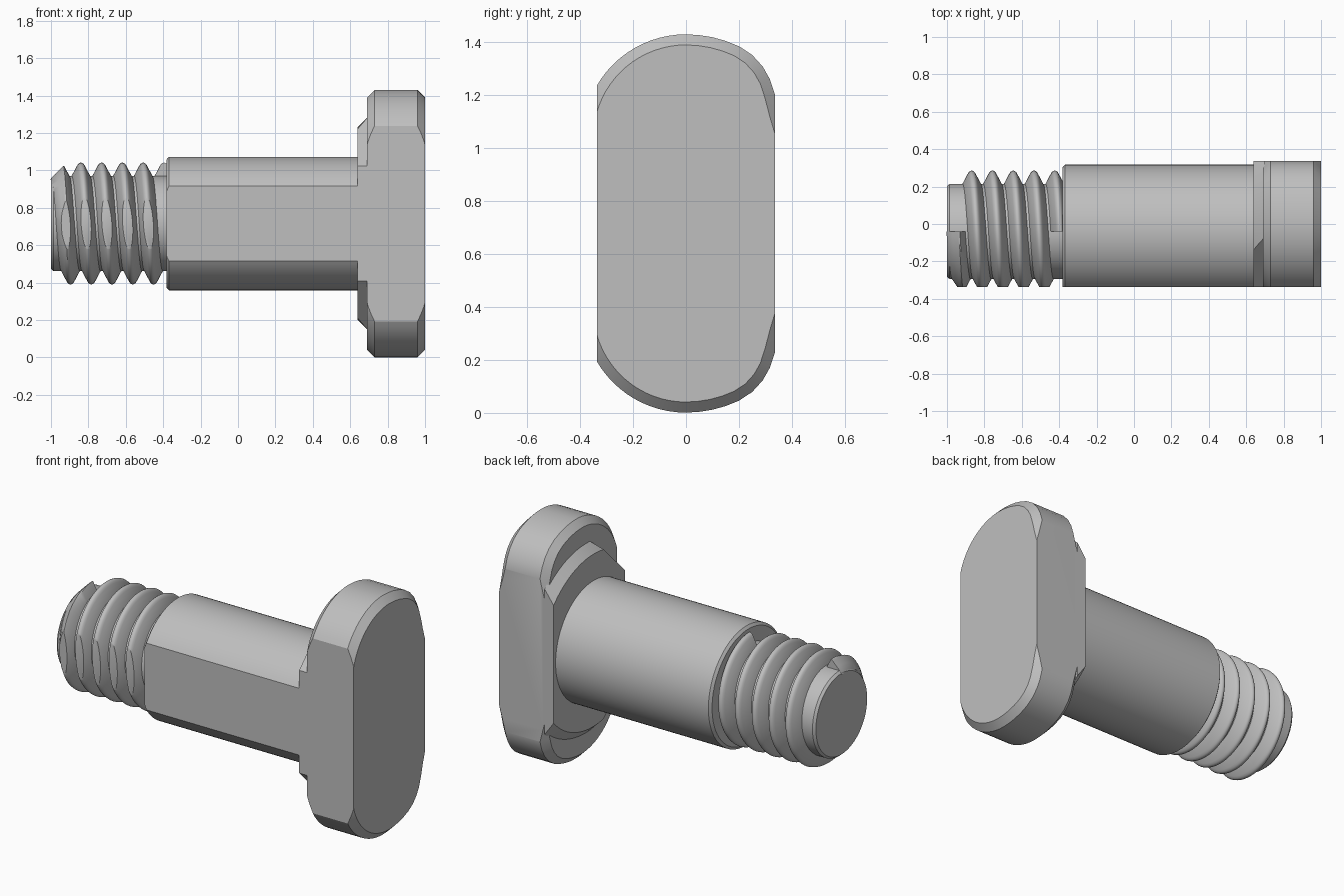
import bpy
import bmesh
from math import sin, cos, pi, radians
from mathutils import Vector

if "Cube" in bpy.data.objects:
    bpy.data.objects.remove(bpy.data.objects["Cube"], do_unlink=True)

AXIS_Y, AXIS_Z = -0.04, 0.716      # centre line of the bolt, along x
FLAT = 0.336                       # distance of the side flats from y = 0
FRONT = ((0, -FLAT, 0), (0, -1, 0))
BACK = ((0, FLAT, 0), (0, 1, 0))

steel = bpy.data.materials.new("plain_steel_grey")
steel.use_nodes = True
grey = (0.52, 0.52, 0.52, 1)
steel.diffuse_color = grey
steel.node_tree.nodes["Principled BSDF"].inputs["Base Color"].default_value = grey


def loft(name, rings, cuts=(), angle=30):
    """Skin a row of closed loops, cap the ends, then trim with planes."""
    bm = bmesh.new()
    rows = [[bm.verts.new(p) for p in ring] for ring in rings]
    for a, b in zip(rows, rows[1:]):
        for i in range(len(a)):
            j = (i + 1) % len(a)
            bm.faces.new((a[i], a[j], b[j], b[i]))
    bm.faces.new(rows[0])
    bm.faces.new(rows[-1])
    bmesh.ops.recalc_face_normals(bm, faces=bm.faces)
    for point, normal in cuts:
        cut = bmesh.ops.bisect_plane(
            bm, geom=bm.verts[:] + bm.edges[:] + bm.faces[:],
            plane_co=point, plane_no=normal, clear_outer=True)
        edges = [e for e in cut["geom_cut"] if isinstance(e, bmesh.types.BMEdge)]
        bmesh.ops.holes_fill(bm, edges=edges, sides=0)
    bmesh.ops.recalc_face_normals(bm, faces=bm.faces)
    mesh = bpy.data.meshes.new(name)
    bm.to_mesh(mesh)
    bm.free()
    mesh.materials.append(steel)
    obj = bpy.data.objects.new(name, mesh)
    bpy.context.collection.objects.link(obj)
    bpy.ops.object.select_all(action='DESELECT')
    obj.select_set(True)
    bpy.context.view_layer.objects.active = obj
    bpy.ops.object.shade_smooth_by_angle(angle=radians(angle))
    return obj


def polar(x, r, t):
    """Point around the bolt axis; t = 0 is up and turns towards the front."""
    return Vector((x, AXIS_Y - r * sin(t), AXIS_Z + r * cos(t)))


def turned(name, profile, cuts=(), n=96):
    rings = [[polar(x, r, 2 * pi * i / n) for i in range(n)] for x, r in profile]
    return loft(name, rings, cuts)


# Shank with a flat front, and the thread core
turned("shank", [(-0.383, 0.341), (-0.37, 0.357), (0.66, 0.357)], [FRONT])
turned("thread_core", [(-1, 0.242), (-0.986, 0.254), (-0.3, 0.254)])

# Collar under the head: flared disc with flats and two slanted front corners
slants = [((0, -FLAT, AXIS_Z + s * 0.307), (0, -1, s)) for s in (1, -1)]
turned("collar", [(0.64, 0.515), (0.70, 0.575)], [FRONT, BACK] + slants)

# Helical thread, bevelled at the free end
PITCH, TURNS, STEPS = 0.111, 5, 72
half = [(-0.052, 0.235), (-0.049, 0.254), (-0.02, 0.309), (-0.014, 0.319), (-0.007, 0.324)]
section = half + [(0, 0.326)] + [(-x, r) for x, r in reversed(half)]
rings = []
for k in range(TURNS * STEPS + 1):
    turn = k / STEPS
    middle = -0.951 + PITCH * turn
    rings.append([polar(middle + dx, min(r, 1.242 + middle + dx), 2 * pi * turn)
                  for dx, r in section])
loft("thread", rings, [FRONT], angle=35)

# Hammer head outline in (y, z): round on the front side, tighter corner at the back
upper = [(0.39 * cos(radians(a)), 1.04 + 0.39 * sin(radians(a))) for a in range(170, 89, -5)]
upper += [(0.05, 1.427), (0.1, 1.419), (0.15, 1.405), (0.2, 1.385), (0.25, 1.352),
          (0.29, 1.308), (0.317, 1.26), (0.337, 1.2), (0.355, 1.13), (0.376, 1.06),
          (0.39, 1.0)]
outline = [Vector(p) for p in upper]
outline += [Vector((y, 2 * AXIS_Z - z - 0.001)) for y, z in reversed(upper)]
inner = []
for i, p in enumerate(outline):
    along = (outline[(i + 1) % len(outline)] - outline[i - 1]).normalized()
    inner.append(p + 0.04 * Vector((along.y, -along.x)))

# Head with bevelled rounded ends, trimmed to the side flats
head_rings = [[(x, y, z) for y, z in loop] for x, loop in
              ((0.69, inner), (0.73, outline), (0.96, outline), (1.0, inner))]
loft("head", head_rings, [FRONT, BACK])
